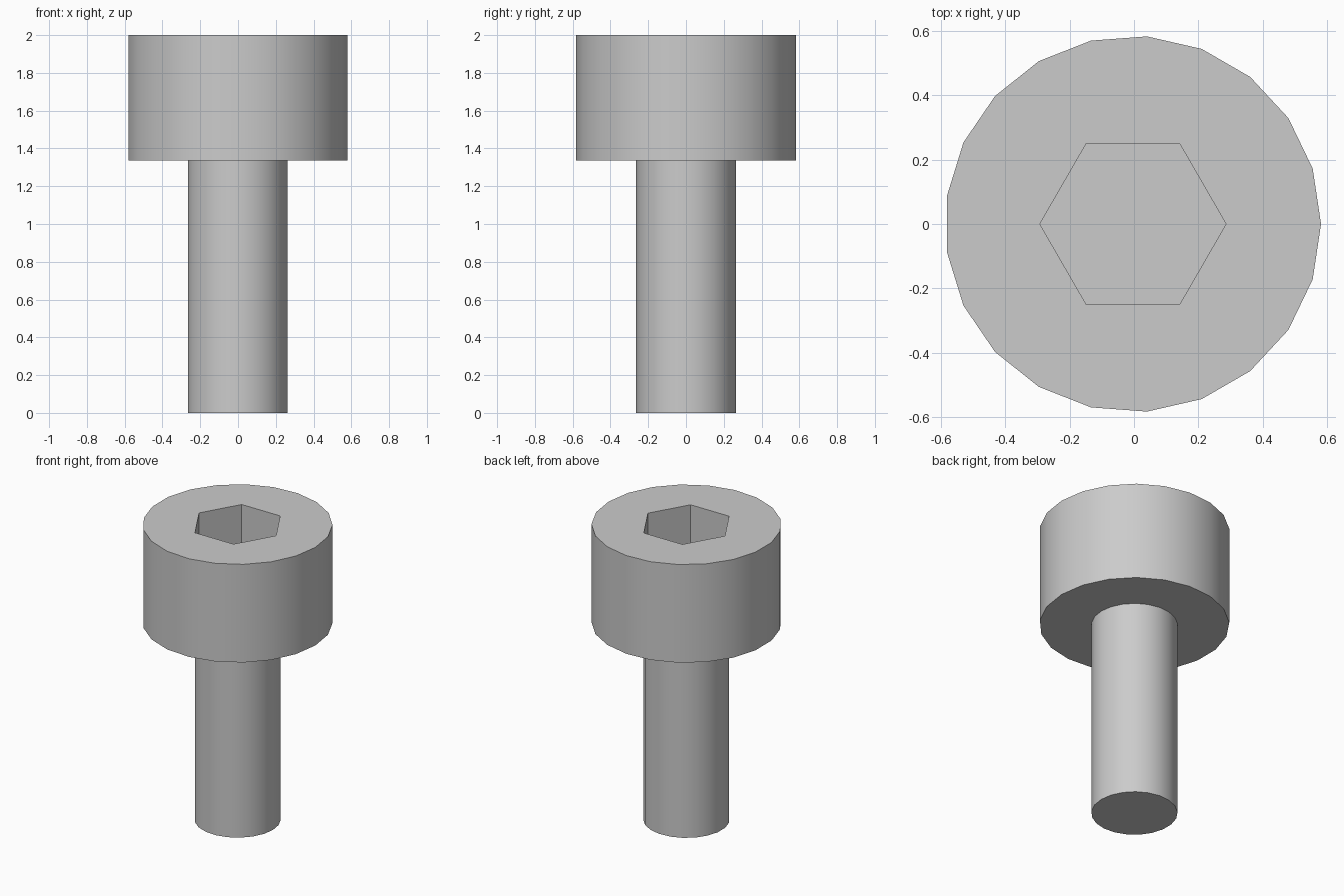
import bpy
import bmesh
from math import cos, sin, tau, radians

default_cube = bpy.data.objects.get("Cube")
if default_cube:
    bpy.data.objects.remove(default_cube, do_unlink=True)

# Dimensions
SIDES = 21
CENTRE_X = -0.0033
SHAFT_RADIUS, HEAD_RADIUS, SOCKET_RADIUS = 0.265, 0.5833, 0.2887
HEAD_BASE, TOP, SOCKET_DEPTH = 1.335, 2.0, 0.335

# Material
steel = bpy.data.materials.new("grey steel")
steel.use_nodes = True
colour = (0.6, 0.6, 0.6, 1)
steel.diffuse_color = colour
steel.node_tree.nodes["Principled BSDF"].inputs["Base Color"].default_value = colour


def ring(bm, radius, z, sides):
    """Closed loop of vertices around the screw axis."""
    return [bm.verts.new((CENTRE_X + radius * cos(tau * i / sides),
                          radius * sin(tau * i / sides), z))
            for i in range(sides)]


def wall(bm, lower, upper):
    """Quads between two loops of equal count."""
    n = len(lower)
    for i in range(n):
        j = (i + 1) % n
        bm.faces.new((lower[i], lower[j], upper[j], upper[i]))


def loop_edges(bm, loop):
    return [bm.edges.get((loop[i - 1], loop[i])) for i in range(len(loop))]


bm = bmesh.new()

# Shaft, shoulder and head side
outline = [(SHAFT_RADIUS, 0), (SHAFT_RADIUS, HEAD_BASE),
           (HEAD_RADIUS, HEAD_BASE), (HEAD_RADIUS, TOP)]
rings = [ring(bm, r, z, SIDES) for r, z in outline]
for lower, upper in zip(rings, rings[1:]):
    wall(bm, lower, upper)
bm.faces.new(rings[0])

# Hexagonal socket
socket_rim = ring(bm, SOCKET_RADIUS, TOP, 6)
socket_floor = ring(bm, SOCKET_RADIUS, TOP - SOCKET_DEPTH, 6)
wall(bm, socket_rim, socket_floor)
bm.faces.new(socket_floor)

# Flat top between head edge and socket
bmesh.ops.bridge_loops(
    bm, edges=loop_edges(bm, rings[-1]) + loop_edges(bm, socket_rim))
bmesh.ops.recalc_face_normals(bm, faces=bm.faces)

mesh = bpy.data.meshes.new("socket_head_screw")
bm.to_mesh(mesh)
bm.free()
mesh.materials.append(steel)
screw = bpy.data.objects.new("socket_head_screw", mesh)
bpy.context.collection.objects.link(screw)

# Smooth sides, crisp rims
bpy.ops.object.select_all(action="DESELECT")
screw.select_set(True)
bpy.context.view_layer.objects.active = screw
bpy.ops.object.shade_smooth_by_angle(angle=radians(30))
